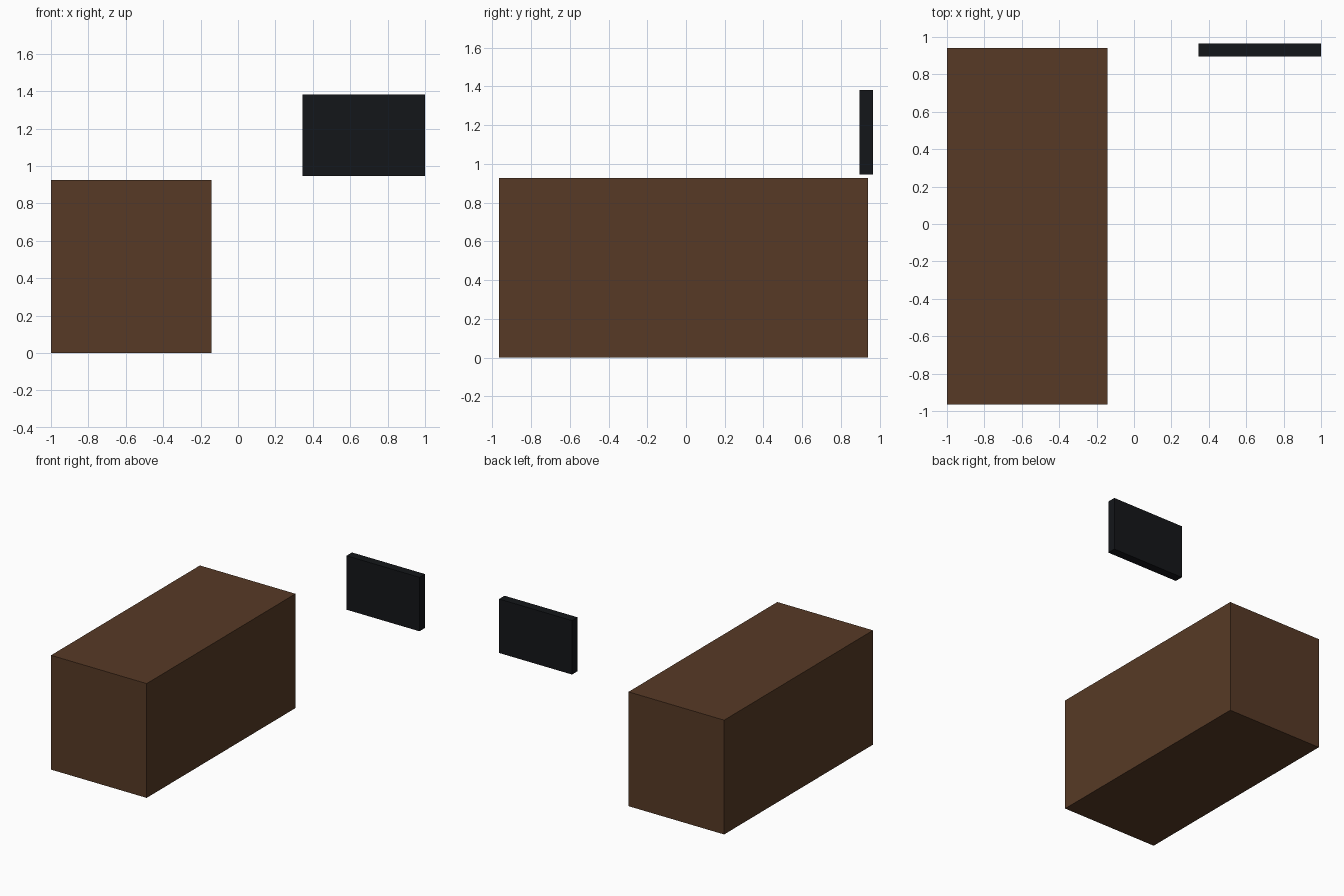
import bpy

if "Cube" in bpy.data.objects:
    bpy.data.objects.remove(bpy.data.objects["Cube"])


def material(name, color):
    mat = bpy.data.materials.new(name)
    mat.diffuse_color = (*color, 1.0)
    mat.use_nodes = True
    mat.node_tree.nodes["Principled BSDF"].inputs["Base Color"].default_value = mat.diffuse_color
    return mat


def box(name, lo, hi, mat):
    center = [(a + b) / 2 for a, b in zip(lo, hi)]
    bpy.ops.mesh.primitive_cube_add(size=1, location=center)
    obj = bpy.context.object
    obj.name = name
    obj.scale = [b - a for a, b in zip(lo, hi)]
    bpy.ops.object.transform_apply(location=False, rotation=False, scale=True)
    obj.data.materials.append(mat)
    return obj


brown = material("brown_wood", (0.095, 0.042, 0.019))
black = material("black_panel", (0.007, 0.008, 0.010))

# Long wooden counter on the floor
box("counter", (-1.0, -0.965, 0.0), (-0.143, 0.94, 0.926), brown)

# Thin panel hanging at the back wall
box("wall_panel", (0.346, 0.895, 0.945), (1.0, 0.965, 1.382), black)
